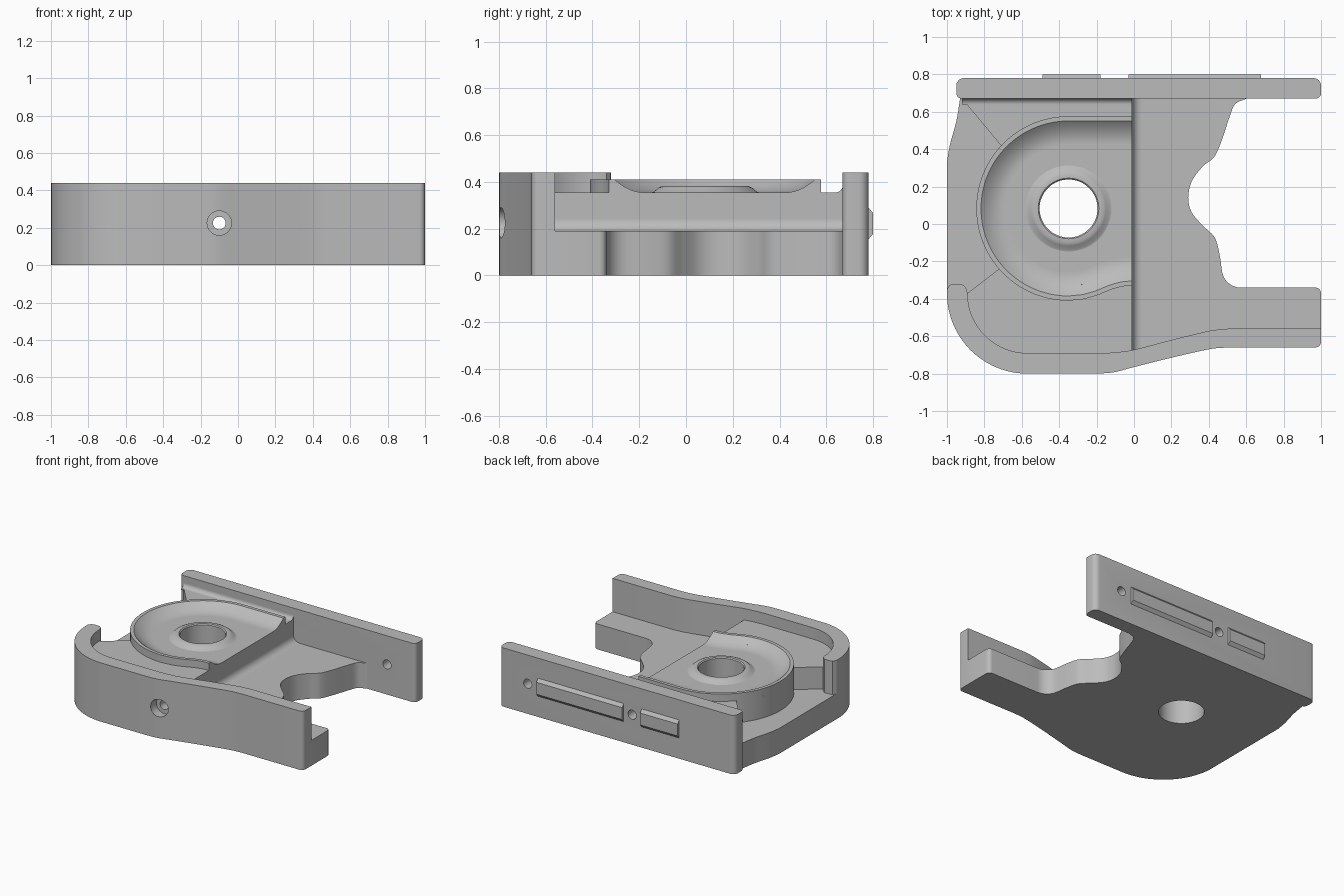
import bpy, bmesh
from math import sin, cos, pi, radians
from mathutils import Vector

cube = bpy.data.objects.get("Cube")
if cube:
    bpy.data.objects.remove(cube, do_unlink=True)

grey = bpy.data.materials.new("plain_grey")
grey.use_nodes = True
COLOUR = (0.5, 0.5, 0.5, 1)
grey.diffuse_color = COLOUR
grey.node_tree.nodes["Principled BSDF"].inputs["Base Color"].default_value = COLOUR

FLOOR, DECK, RIM, TOP = 0.19, 0.355, 0.41, 0.44
STEP = -0.01
HUB = Vector((-0.35, 0.083))


def arc(cx, cy, r, a, b, n=16):
    return [(cx + r * cos(radians(a + (b - a) * i / n)),
             cy + r * sin(radians(a + (b - a) * i / n))) for i in range(n + 1)]


def spline(pts, n=6):
    """Smooth curve through the points."""
    v = [Vector(p) for p in pts]
    v = [2 * v[0] - v[1]] + v + [2 * v[-1] - v[-2]]
    out = []
    for a, b, c, d in zip(v, v[1:], v[2:], v[3:]):
        for i in range(n):
            t = i / n
            out.append(tuple(0.5 * (2 * b + (c - a) * t + (2 * a - 5 * b + 4 * c - d) * t * t
                                    + (3 * b - a - 3 * c + d) * t ** 3)))
    return out + [tuple(v[-2])]


def make(name, bm):
    bmesh.ops.remove_doubles(bm, verts=bm.verts, dist=1e-5)
    bmesh.ops.recalc_face_normals(bm, faces=bm.faces)
    mesh = bpy.data.meshes.new(name)
    bm.to_mesh(mesh)
    bm.free()
    mesh.materials.append(grey)
    ob = bpy.data.objects.new(name, mesh)
    bpy.context.collection.objects.link(ob)
    return ob


def loft(name, rings, closed=False):
    """Skin a row of equal rings, capping the ends unless closed."""
    bm = bmesh.new()
    rows = [[bm.verts.new(p) for p in ring] for ring in rings]
    n = len(rows[0])
    for a, b in list(zip(rows, rows[1:])) + ([(rows[-1], rows[0])] if closed else []):
        for i in range(n):
            j = (i + 1) % n
            bm.faces.new((a[i], a[j], b[j], b[i]))
    if not closed:
        bm.faces.new(rows[0])
        bm.faces.new(rows[-1])
    return make(name, bm)


def prism(name, pts, lo, hi, axis="z"):
    place = {"x": lambda p, t: (t, p[0], p[1]),
             "y": lambda p, t: (p[0], t, p[1]),
             "z": lambda p, t: (p[0], p[1], t)}[axis]
    return loft(name, [[place(p, t) for p in pts] for t in (lo, hi)])


def cut(ob, *cutters):
    bpy.context.view_layer.objects.active = ob
    for c in cutters:
        m = ob.modifiers.new("hole", "BOOLEAN")
        m.operation, m.solver, m.object = "DIFFERENCE", "EXACT", c
        bpy.ops.object.modifier_apply(modifier=m.name)


# Shared plan curves of the front wall
outer = (arc(0.97, -0.63, 0.03, 0, -90, 5)
         + spline([(0.5, -0.66), (0.4, -0.67), (0.2, -0.715), (0, -0.765),
                   (-0.11, -0.793), (-0.2, -0.8)])
         + arc(-0.57, -0.37, 0.43, 270, 180, 24))
inner = (arc(-0.57, -0.37, 0.32, 180, 270, 24)
         + spline([(-0.16, -0.69), (-0.1, -0.686), (0, -0.672), (0.2, -0.62),
                   (0.4, -0.572), (0.5, -0.56)]) + [(1, -0.56)])
wall_tip = [(-1, -0.35), (-0.985, -0.326), (-0.96, -0.32), (-0.92, -0.322), (-0.898, -0.34)]

# Base plate with the scalloped right side
left_side = spline([(-1, 0.33), (-0.985, 0.42), (-0.95, 0.55), (-0.93, 0.67)])
scallop = spline([(0.6, 0.67), (0.54, 0.64), (0.51, 0.57), (0.47, 0.45), (0.43, 0.36),
                  (0.37, 0.31), (0.31, 0.23), (0.29, 0.14), (0.31, 0.06), (0.37, -0.01),
                  (0.43, -0.07), (0.455, -0.15), (0.47, -0.25)])
base = prism("base_plate", outer + left_side + [(-0.93, 0.7), (0.6, 0.7)] + scallop
             + arc(0.57, -0.24, 0.1, 190, 270, 8) + arc(0.97, -0.37, 0.03, 90, 0, 5), 0, FLOOR)

# Walls
front = prism("front_wall", outer + wall_tip + inner, FLOOR, TOP)
back = prism("back_wall", arc(-0.91, 0.74, 0.04, 90, 180, 6) + arc(-0.92, 0.70, 0.03, 180, 270, 6)
             + arc(0.97, 0.70, 0.03, 270, 360, 6) + arc(0.96, 0.74, 0.04, 0, 90, 6), 0, TOP)

# Raised deck that carries the round bowl
inner_left = [p for p in inner if p[0] < STEP]
bowl_side = arc(HUB.x, HUB.y, 0.493, 137, 221, 30)
deck = prism("raised_deck", [(STEP, 0.67), (-0.92, 0.67)] + bowl_side + inner_left
             + [(STEP, -0.674)], FLOOR, DECK)

# Bowl rim swept along its open outline
path = ([(STEP, 0.576), (-0.18, 0.576)] + arc(HUB.x, HUB.y, 0.493, 90, 270, 60)
        + spline([(-0.27, -0.402), (-0.2, -0.382), (-0.12, -0.35), (-0.06, -0.334), (STEP, -0.33)]))
section = [(0, 0.34), (0, RIM), (0.025, RIM)]
section += [(0.025 + 0.125 * i / 10, DECK + (RIM - DECK) * (1 - i / 10) ** 2) for i in range(1, 11)]
section += [(0.15, 0.34)]
rings = []
for i, p in enumerate(path):
    if i in (0, len(path) - 1):
        t = Vector((-1 if i == 0 else 1, 0))
    else:
        t = (Vector(path[i + 1]) - Vector(path[i - 1])).normalized()
    rings.append([(p[0] - t.y * d, p[1] + t.x * d, z) for d, z in section])
loft("bowl_rim", rings)

# Raised ring round the centre hole
ring = [(0.155, 0.34), (0.155, 0.375), (0.162, 0.382), (0.185, 0.382),
        (0.2, 0.375), (0.22, 0.358), (0.23, DECK), (0.23, 0.34)]
loft("hub_ring", [[(HUB.x + r * cos(a), HUB.y + r * sin(a), z) for r, z in ring]
                  for a in [2 * pi * k / 64 for k in range(64)]], closed=True)

# Fillets at the step and along the back wall
prism("step_fillet", [(STEP - 0.01, FLOOR - 0.01), (STEP - 0.01, FLOOR + 0.05)]
      + arc(STEP + 0.05, FLOOR + 0.05, 0.05, 180, 270, 8) + [(STEP + 0.05, FLOOR - 0.01)],
      -0.672, 0.68, "y")
prism("back_fillet", [(0.68, DECK - 0.01), (0.64, DECK - 0.01)]
      + arc(0.64, DECK + 0.03, 0.03, 270, 360, 8) + [(0.68, DECK + 0.03)], -0.92, STEP, "x")

# Chamfered strips on the back
strip = [(0.77, 0.155), (0.78, 0.155), (0.8, 0.178), (0.8, 0.267), (0.78, 0.29), (0.77, 0.29)]
for name, a, b in (("long_strip", -0.03, 0.68), ("short_strip", -0.49, -0.18)):
    prism(name, strip, a, b, "x")

# Drilled holes
hub_hole = prism("hub_cutter", arc(HUB.x, HUB.y, 0.155, 0, 354.375, 63), -0.1, 0.5)


def drill(x, r, lo, hi):
    return prism("drill_cutter", arc(x, 0.225, r, 0, 348.75, 31), lo, hi, "y")


long_hole = drill(-0.1, 0.034, -1, 1)
side_hole = drill(0.765, 0.034, 0.5, 1)
counterbore = drill(-0.1, 0.065, -1, -0.73)
cut(base, hub_hole, counterbore)
cut(deck, hub_hole, long_hole)
cut(front, counterbore, long_hole)
cut(back, long_hole, side_hole)
for c in (hub_hole, long_hole, side_hole, counterbore):
    bpy.data.objects.remove(c, do_unlink=True)

# Smooth curved faces, keep edges sharp
for ob in bpy.context.scene.objects:
    ob.select_set(ob.type == "MESH")
bpy.context.view_layer.objects.active = base
bpy.ops.object.shade_smooth_by_angle(angle=radians(30))
